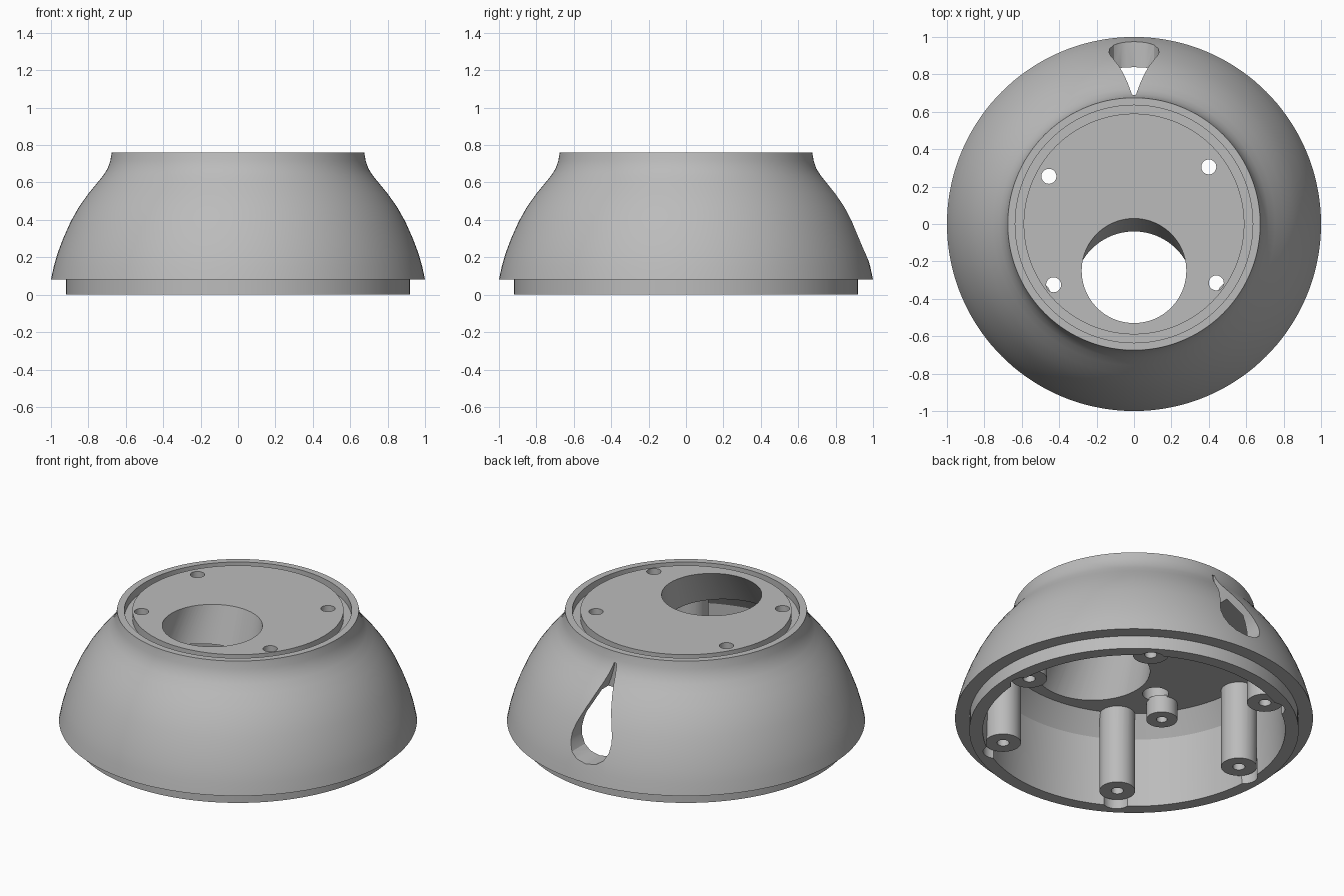
import bpy, bmesh, math
from mathutils import Vector

cube = bpy.data.objects.get("Cube")
if cube:
    bpy.data.objects.remove(cube, do_unlink=True)

grey = bpy.data.materials.new("light_grey")
grey.use_nodes = True
colour = (0.5, 0.5, 0.5, 1)
grey.diffuse_color = colour
grey.node_tree.nodes["Principled BSDF"].inputs["Base Color"].default_value = colour


def finish(name, bm):
    bmesh.ops.remove_doubles(bm, verts=bm.verts, dist=1e-5)
    bmesh.ops.recalc_face_normals(bm, faces=bm.faces)
    mesh = bpy.data.meshes.new(name)
    bm.to_mesh(mesh)
    bm.free()
    mesh.materials.append(grey)
    ob = bpy.data.objects.new(name, mesh)
    bpy.context.collection.objects.link(ob)
    return ob


def lathe(name, profile, steps=144):
    """Revolve an (r, z) profile about the z axis."""
    bm = bmesh.new()
    verts = [bm.verts.new((r, 0, z)) for r, z in profile]
    edges = [bm.edges.new(pair) for pair in zip(verts, verts[1:])]
    bmesh.ops.spin(bm, geom=verts + edges, cent=(0, 0, 0), axis=(0, 0, 1),
                   angle=math.tau, steps=steps)
    return finish(name, bm)


def loft(name, low, high):
    """Closed solid between two matching loops of points."""
    bm = bmesh.new()
    a = [bm.verts.new(p) for p in low]
    b = [bm.verts.new(p) for p in high]
    bm.faces.new(a)
    bm.faces.new(b)
    for i in range(len(a)):
        j = (i + 1) % len(a)
        bm.faces.new((a[i], a[j], b[j], b[i]))
    return finish(name, bm)


def circle(x, y, z, r, n=40):
    return [Vector((x + r * math.cos(math.tau * i / n),
                    y + r * math.sin(math.tau * i / n), z)) for i in range(n)]


def cylinder(name, x, y, r, z0, z1):
    return loft(name, circle(x, y, z0, r), circle(x, y, z1, r))


def boolean(ob, tool, operation="DIFFERENCE", keep=False):
    tool.hide_render = True
    mod = ob.modifiers.new("cut", "BOOLEAN")
    mod.operation, mod.object, mod.solver = operation, tool, "EXACT"
    bpy.context.view_layer.objects.active = ob
    bpy.ops.object.modifier_apply(modifier=mod.name)
    if not keep:
        bpy.data.objects.remove(tool, do_unlink=True)


def smooth(ob):
    bpy.ops.object.select_all(action="DESELECT")
    ob.select_set(True)
    bpy.context.view_layer.objects.active = ob
    bpy.ops.object.shade_smooth_by_angle(angle=math.radians(28))


# Hollow domed housing with a grooved flat top
CEILING, TOP = 0.54, 0.76
dome = [(1, .08), (.985, .15), (.965, .22), (.935, .3), (.895, .39), (.85, .47),
        (.8, .54), (.755, .595), (.72, .638), (.697, .675), (.683, .715), (.675, TOP)]
groove = [(.635, TOP), (.635, .71), (.59, .71), (.59, TOP), (0, TOP)]
inside = [(0, CEILING), (.745, CEILING), (.83, .42), (.845, 0)]
housing = lathe("housing", inside + [(.92, 0), (.92, .08)] + dome + groove)

# Slanted, widening opening through the top
boolean(housing, loft("opening_cutter", circle(0, -.37, .52, .324, 96),
                      circle(0, -.24, .78, .276, 96)))

# Teardrop opening at the back
half = [(.008, .697), (.018, .65), (.032, .6), (.05, .55), (.073, .49), (.098, .43),
        (.122, .37), (.134, .32), (.13, .27), (.108, .225), (.065, .195)]
drop = half + [(0, .184)] + [(-x, z) for x, z in reversed(half)]
boolean(housing, loft("teardrop_cutter", [(x, .68, z) for x, z in drop],
                      [(x, 1.1, z) for x, z in drop]))

# Stepped screw holes in the top plate
for x, y in [(-.455, .255), (.4, .305), (.44, -.315), (-.43, -.325)]:
    boolean(housing, cylinder("screw_cutter", x, y, .04, .5, .8))
    boolean(housing, cylinder("counterbore_cutter", x, y, .073, .5, .7))

# Notches in the bottom rim beside each post
angles = [math.radians(a) for a in (0, 57, 123, 180, 237, 303)]
for a in angles:
    boolean(housing, cylinder("notch_cutter", .8 * math.cos(a), .8 * math.sin(a),
                              .078, -.05, .12))
smooth(housing)

# Six long drilled posts, trimmed to stay within the shell
envelope = lathe("post_trim", [(0, 0), (.89, 0), (.89, .08)]
                 + [(r - .03, z) for r, z in dome[2:7]] + [(0, CEILING)])
for i, a in enumerate(angles):
    x, y = .765 * math.cos(a), .765 * math.sin(a)
    post = cylinder(f"post_{i + 1}", x, y, .1, .05, .58)
    boolean(post, envelope, "INTERSECT", keep=True)
    boolean(post, cylinder("drill", x, y, .034, 0, .35))
    smooth(post)
bpy.data.objects.remove(envelope, do_unlink=True)

# Four short drilled bosses under the ceiling
for i, (sx, sy) in enumerate([(1, 1), (-1, 1), (-1, -1), (1, -1)]):
    x, y = .53 * sx, .39 * sy
    boss = cylinder(f"boss_{i + 1}", x, y, .087, .44, CEILING + .01)
    boolean(boss, cylinder("drill", x, y, .03, .4, .52))
    smooth(boss)
